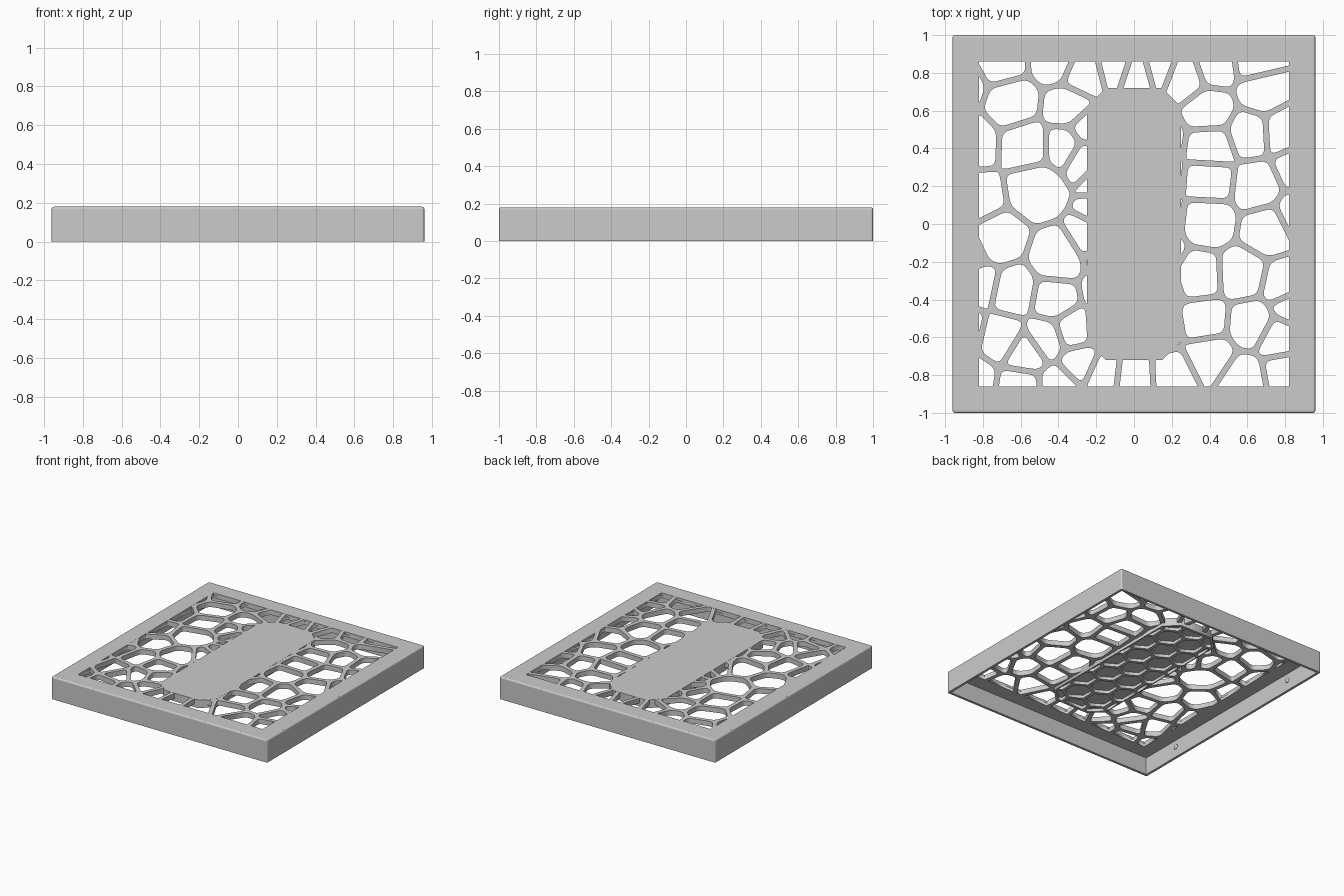
import bpy, bmesh, math
from mathutils import Vector

HALF_X, HALF_Y, HEIGHT = 0.96, 1.0, 0.18
WALL, MARGIN = 0.02, 0.14
PANEL_BOTTOM = 0.14
STRUT = 0.032

old = bpy.data.objects.get("Cube")
if old:
    bpy.data.objects.remove(old, do_unlink=True)

grey = bpy.data.materials.new("plain_grey")
grey.use_nodes = True
colour = (0.6, 0.6, 0.6, 1)
grey.diffuse_color = colour
grey.node_tree.nodes["Principled BSDF"].inputs["Base Color"].default_value = colour


def rectangle(hx, hy):
    return [Vector(p) for p in ((-hx, -hy), (hx, -hy), (hx, hy), (-hx, hy))]


def clip(poly, point, normal):
    """Keep the part of a convex polygon behind a line."""
    result = []
    for a, b in zip(poly, poly[1:] + poly[:1]):
        da, db = (a - point).dot(normal), (b - point).dot(normal)
        if da <= 0:
            result.append(a)
        if da * db < 0:
            result.append(a.lerp(b, da / (da - db)))
    return result


def clip_to(poly, boundary):
    """Keep the part of a convex polygon inside a convex boundary."""
    for a, b in zip(boundary, boundary[1:] + boundary[:1]):
        poly = clip(poly, a, Vector((b.y - a.y, a.x - b.x)).normalized())
    return poly


def area(poly):
    return abs(sum(a.cross(b) for a, b in zip(poly, poly[1:] + poly[:1]))) / 2


def rounded(poly, radius):
    """Round the corners of a polygon with short curves."""
    result = []
    for i, p in enumerate(poly):
        ends = []
        for q in (poly[i - 1], poly[(i + 1) % len(poly)]):
            d = q - p
            ends.append(p + d * min(0.42, radius / max(d.length, 1e-6)))
        for t in (0, 0.25, 0.5, 0.75, 1):
            result.append(ends[0].lerp(p, t).lerp(p.lerp(ends[1], t), t))
    return result


def pierced_plate(name, outline, holes, bottom, top):
    """Extrude a flat outline with holes into a solid mesh."""
    curve = bpy.data.curves.new(name, "CURVE")
    curve.dimensions = "2D"
    curve.fill_mode = "BOTH"
    curve.extrude = (top - bottom) / 2
    for loop in [outline] + holes:
        spline = curve.splines.new("POLY")
        spline.points.add(len(loop) - 1)
        for point, p in zip(spline.points, loop):
            point.co = (p.x, p.y, 0, 1)
        spline.use_cyclic_u = True
    obj = bpy.data.objects.new(name, curve)
    bpy.context.collection.objects.link(obj)
    obj.location.z = (top + bottom) / 2
    curve.materials.append(grey)
    bpy.ops.object.select_all(action="DESELECT")
    bpy.context.view_layer.objects.active = obj
    obj.select_set(True)
    bpy.ops.object.convert(target="MESH")


# Outer frame: open box with softened edges and a window in the top
bm = bmesh.new()
bmesh.ops.create_cube(bm, size=1)
for v in bm.verts:
    v.co = (v.co.x * 2 * HALF_X, v.co.y * 2 * HALF_Y, (v.co.z + 0.5) * HEIGHT)
bmesh.ops.delete(bm, geom=[f for f in bm.faces if f.normal.z < -0.9], context="FACES_ONLY")
soft = 0.012
bmesh.ops.bevel(bm, geom=[e for e in bm.edges if not e.is_boundary], offset=soft,
                segments=3, profile=0.5, affect="EDGES")
bm.normal_update()
lid = max((f for f in bm.faces if f.normal.z > 0.99), key=lambda f: f.calc_area())
bmesh.ops.inset_region(bm, faces=[lid], thickness=MARGIN - soft, use_even_offset=True)
bmesh.ops.delete(bm, geom=[lid], context="FACES")
mesh = bpy.data.meshes.new("outer_frame")
bm.to_mesh(mesh)
bm.free()
mesh.shade_flat()
mesh.materials.append(grey)
frame = bpy.data.objects.new("outer_frame", mesh)
bpy.context.collection.objects.link(frame)
solid = frame.modifiers.new("wall_thickness", "SOLIDIFY")
solid.thickness = WALL
solid.offset = -1
solid.use_even_offset = True

# Cell centres of the web on each side of the middle plate
left_cells = [
    (-.7, .87), (-.42, .87), (-.93, .74), (-.64, .64), (-.35, .61), (-.57, .42),
    (-.86, .43), (-.52, .19), (-.84, .14), (-.36, .42), (-.25, .5), (-.26, .36),
    (-.21, -.07), (-.73, -.08), (-.4, -.19), (-.9, -.16), (-.64, -.36),
    (-.42, -.4), (-.83, -.32), (-.7, -.6), (-.91, -.55), (-.47, -.61),
    (-.32, -.56), (-.57, -.68), (-.6, -.87), (-.86, -.83), (-.4, -.86),
    (-.28, -.74), (-.26, .8), (-.1, .84)]
right_cells = [
    (.02, .8), (.13, .83), (.26, .78), (.43, .84), (.64, .87), (.68, .7),
    (.4, .6), (.61, .48), (.79, .49), (.41, .41), (.4, .23), (.65, .2),
    (.87, .3), (.39, .02), (.71, -.03), (.87, .05), (.34, -.28), (.57, -.27),
    (.8, -.32), (.37, -.51), (.62, -.53), (.85, -.43), (.4, -.7), (.77, -.61),
    (.58, -.82), (.8, -.78), (.2, -.8), (.0, -.81), (-.17, -.79)]
covered_cells = [(x, 0.2 * i + 0.05) for x in (-.15, .13) for i in range(-3, 3)]
seeds = [Vector(p) for p in left_cells + right_cells + covered_cells]

# Web panel: cells become rounded holes, leaving struts between them
inside = rectangle(HALF_X - WALL / 2, HALF_Y - WALL / 2)
window = rectangle(HALF_X - MARGIN, HALF_Y - MARGIN)
holes = []
for s in seeds:
    cell = inside
    for other in seeds:
        if other != s:
            n = (other - s).normalized()
            cell = clip(cell, (s + other) / 2 - n * STRUT / 2, n)
    cell = clip_to(rounded(cell, 0.035), window)
    if len(cell) > 2 and area(cell) > 0.0005:
        holes.append(cell)
pierced_plate("web_panel", inside, holes, PANEL_BOTTOM, HEIGHT - 0.0005)

# Middle plate with cut corners
corner = 0.1
plate = rectangle(0.25, 0.72)
for sx in (-1, 1):
    for sy in (-1, 1):
        plate = clip(plate, Vector((sx * (0.25 - corner), sy * 0.72)),
                     Vector((sx, sy)).normalized())
pierced_plate("middle_plate", plate, [], PANEL_BOTTOM - 0.001, HEIGHT)

# Honeycomb ribs under the middle plate
pitch, rib = 0.2, 0.025
radius = (pitch - rib) / math.sqrt(3)
rim = [p * 0.97 for p in plate]
pockets = []
for row in range(-5, 6):
    for col in range(-2, 3):
        centre = Vector(((col + 0.5 * (row % 2)) * pitch, row * pitch * math.sqrt(0.75)))
        pocket = [centre + radius * Vector((math.sin(k * math.pi / 3), math.cos(k * math.pi / 3)))
                  for k in range(6)]
        pocket = clip_to(pocket, rim)
        if len(pocket) > 2 and area(pocket) > 0.001:
            pockets.append(pocket)
pierced_plate("honeycomb_ribs", plate, pockets, PANEL_BOTTOM - 0.025, PANEL_BOTTOM)

# Small snap bumps inside the side walls
for side, sx in (("left", 1), ("right", -1)):
    for end, sy in (("front", -1), ("back", 1)):
        bpy.ops.mesh.primitive_uv_sphere_add(segments=16, ring_count=8, radius=0.02,
                                             location=(sx * (HALF_X - WALL), sy * 0.64, 0.085))
        bump = bpy.context.object
        bump.name = f"{side}_{end}_snap_bump"
        bump.scale.x = 0.5
        bump.data.materials.append(grey)
        bpy.ops.object.shade_smooth()
